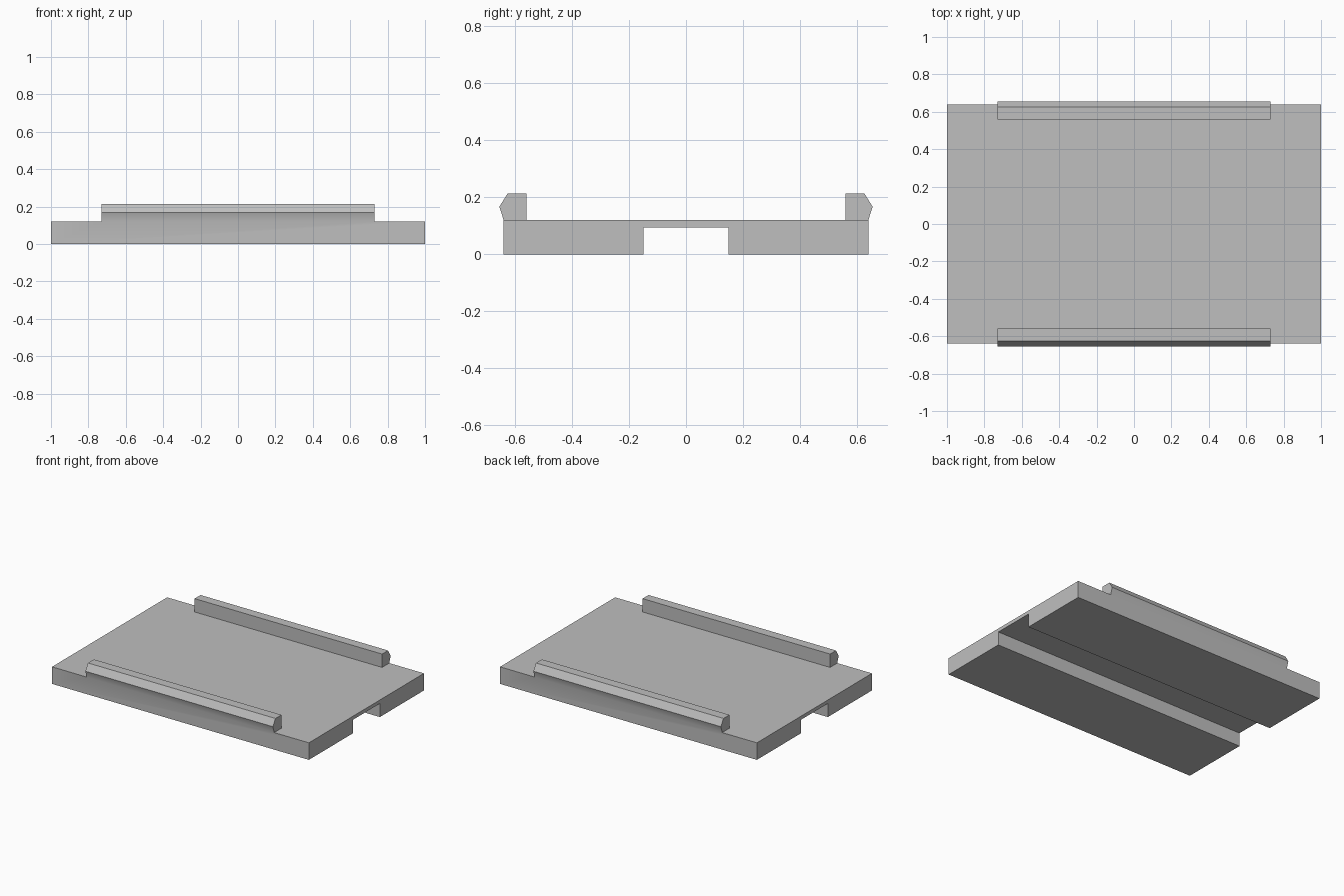
import bpy
import bmesh

if "Cube" in bpy.data.objects:
    bpy.data.objects.remove(bpy.data.objects["Cube"], do_unlink=True)

HALF_LENGTH, RAIL_HALF = 1.0, 0.73
DECK = 0.12

# Half cross-sections (y, z), mirrored for the other side
half_body = [(0.149, 0.095), (0.149, 0), (0.64, 0), (0.64, DECK), (0.56, DECK)]
half_rail = [(0.64, DECK), (0.655, 0.167), (0.626, 0.214), (0.56, 0.214), (0.56, DECK)]


def mirrored(points):
    return [(-y, z) for y, z in reversed(points)]


body = half_body + mirrored(half_body)
rails = [half_rail, mirrored(half_rail)]
bm = bmesh.new()


def face(points):
    bm.faces.new([bm.verts.new(p) for p in points])


def cap(section, x):
    face([(x, y, z) for y, z in section])


def strip(a, b, x0, x1):
    face([(x0, *a), (x1, *a), (x1, *b), (x0, *b)])


# Grooved plate, left open where the rails grow out of the deck
stations = [-HALF_LENGTH, -RAIL_HALF, RAIL_HALF, HALF_LENGTH]
for i, (x0, x1) in enumerate(zip(stations, stations[1:])):
    for a, b in zip(body, body[1:] + body[:1]):
        rail_foot = a[1] == b[1] == DECK and a[0] * b[0] > 0
        if not (i == 1 and rail_foot):
            strip(a, b, x0, x1)
for x in (-HALF_LENGTH, HALF_LENGTH):
    cap(body, x)

# Clip rails along both long edges
for rail in rails:
    for a, b in zip(rail, rail[1:]):
        strip(a, b, -RAIL_HALF, RAIL_HALF)
    for x in (-RAIL_HALF, RAIL_HALF):
        cap(rail, x)

# Weld into one clean solid
bmesh.ops.remove_doubles(bm, verts=bm.verts[:], dist=0.0005)
bmesh.ops.dissolve_limit(bm, angle_limit=0.01, verts=bm.verts[:], edges=bm.edges[:])
bmesh.ops.recalc_face_normals(bm, faces=bm.faces[:])
mesh = bpy.data.meshes.new("railed_plate")
bm.to_mesh(mesh)
bm.free()

grey = bpy.data.materials.new("plain grey")
grey.use_nodes = True
colour = (0.52, 0.52, 0.52, 1)
grey.diffuse_color = colour
grey.node_tree.nodes["Principled BSDF"].inputs["Base Color"].default_value = colour
mesh.materials.append(grey)

plate = bpy.data.objects.new("railed_plate", mesh)
bpy.context.collection.objects.link(plate)
bpy.context.view_layer.objects.active = plate
plate.select_set(True)
bpy.ops.object.shade_smooth_by_angle(angle=0.52)
